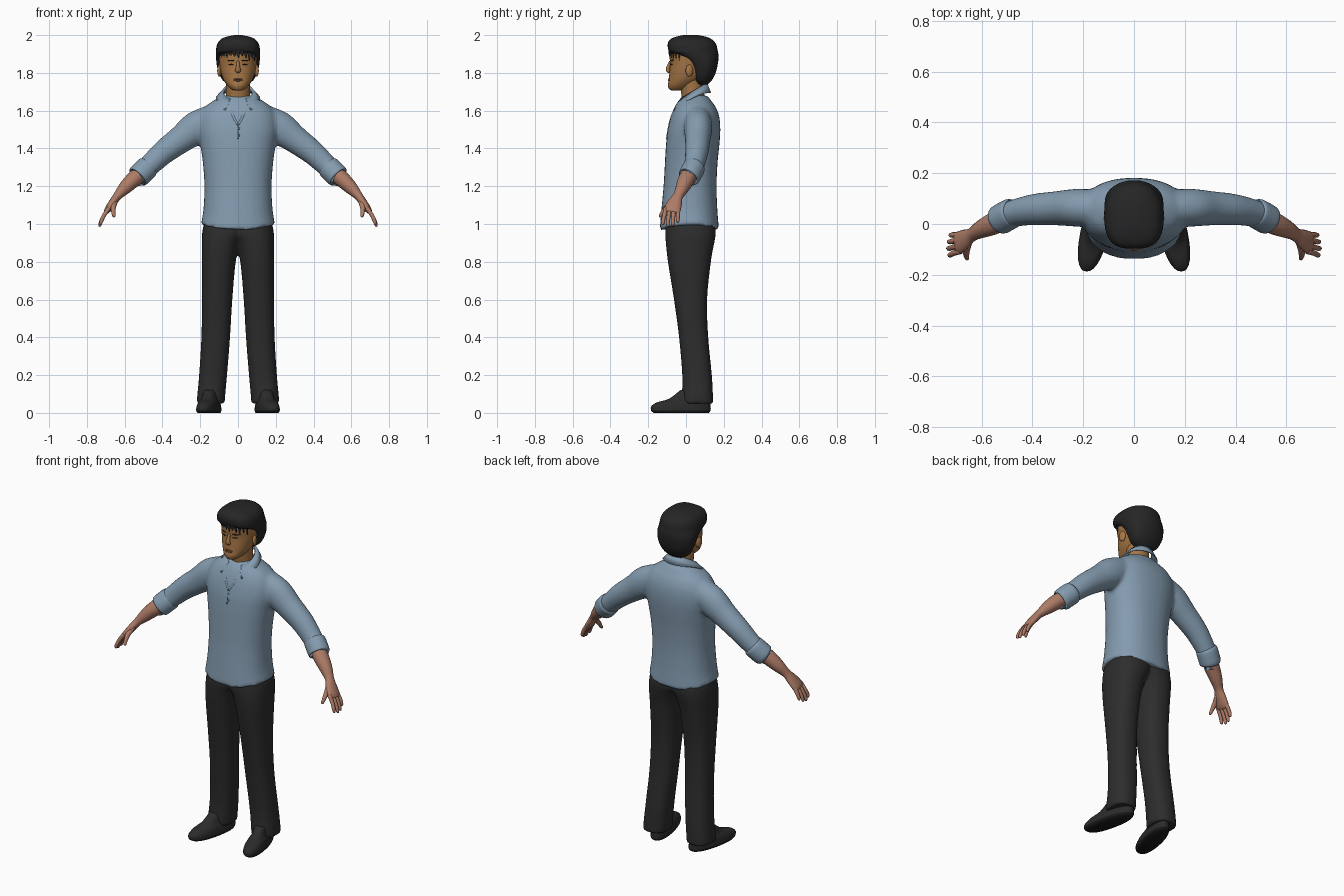
import bpy, bmesh
from math import sin, cos, pi
from mathutils import Vector, Matrix

if "Cube" in bpy.data.objects:
    bpy.data.objects.remove(bpy.data.objects["Cube"])


def material(name, r, g, b):
    m = bpy.data.materials.new(name)
    m.use_nodes = True
    m.diffuse_color = (r, g, b, 1)
    node = next(n for n in m.node_tree.nodes if n.type == 'BSDF_PRINCIPLED')
    node.inputs["Base Color"].default_value = (r, g, b, 1)
    node.inputs["Roughness"].default_value = 0.8
    return m


SHIRT = material("shirt blue", .23, .33, .43)
SEAM = material("seam blue", .12, .18, .25)
CLOTH = material("trouser charcoal", .026, .026, .026)
HAIR = material("hair black", .019, .019, .019)
SHOE = material("shoe charcoal", .024, .024, .024)
SOLE = material("sole black", .01, .01, .01)
FACE = material("face skin", .38, .18, .06)
HAND = material("hand skin", .42, .20, .135)
LIP = material("lip brown", .27, .10, .05)


def smooth_rows(rows, k=4):
    """Catmull-Rom interpolation of rows of numbers."""
    out = []
    for i in range(len(rows) - 1):
        p0, p1 = rows[max(i - 1, 0)], rows[i]
        p2, p3 = rows[i + 1], rows[min(i + 2, len(rows) - 1)]
        for s in range(k):
            t = s / k
            out.append([.5 * (2 * b + (c - a) * t + (2 * a - 5 * b + 4 * c - d) * t * t
                              + (3 * b - a - 3 * c + d) * t ** 3)
                        for a, b, c, d in zip(p0, p1, p2, p3)])
    return out + [list(rows[-1])]


def power(v, e):
    return (1 if v >= 0 else -1) * abs(v) ** e


def stack(rows, n=2.0, front=None, k=4, sides=32):
    """Horizontal rings from rows of z, x min, x max, y front, y back."""
    loops = []
    for z, xa, xb, ya, yb in smooth_rows(rows, k):
        loop = []
        for j in range(sides):
            a = 2 * pi * j / sides
            e = 2 / (front if front and sin(a) < 0 else n)
            loop.append(Vector(((xa + xb) / 2 + (xb - xa) / 2 * power(cos(a), e),
                                (ya + yb) / 2 + (yb - ya) / 2 * power(sin(a), e), z)))
        loops.append(loop)
    return loops


def tube(rows, k=4, sides=16):
    """Rings along a path from rows of x, y, z, radius along y, other radius."""
    pts = smooth_rows(rows, k)
    loops = []
    for i, (x, y, z, ra, rb) in enumerate(pts):
        t = Vector(pts[min(i + 1, len(pts) - 1)][:3]) - Vector(pts[max(i - 1, 0)][:3])
        t.normalize()
        ref = Vector((0, 1, 0)) if abs(t.y) < .9 else Vector((0, 0, 1))
        u = (ref - t * ref.dot(t)).normalized()
        v = t.cross(u)
        loops.append([Vector((x, y, z)) + u * ra * cos(2 * pi * j / sides)
                      + v * rb * sin(2 * pi * j / sides) for j in range(sides)])
    return loops


def both(*parts):
    """Each part and its mirror image."""
    return list(parts) + [[[Vector((-p.x, p.y, p.z)) for p in l] for l in q] for q in parts]


def finish(name, bm, mats):
    bmesh.ops.recalc_face_normals(bm, faces=bm.faces)
    me = bpy.data.meshes.new(name)
    bm.to_mesh(me)
    bm.free()
    for m in mats:
        me.materials.append(m)
    ob = bpy.data.objects.new(name, me)
    bpy.context.scene.collection.objects.link(ob)
    me.shade_smooth()
    return ob


def build(name, parts, *mats, fuse=0, rule=None):
    bm = bmesh.new()
    for loops in parts:
        rings = [[bm.verts.new(p) for p in l] for l in loops]
        n = len(rings[0])
        for a, b in zip(rings, rings[1:]):
            for j in range(n):
                bm.faces.new((a[j], a[(j + 1) % n], b[(j + 1) % n], b[j]))
        bm.faces.new(rings[0])
        bm.faces.new(rings[-1])
    if rule:
        for f in bm.faces:
            f.material_index = rule(f.calc_center_median())
    ob = finish(name, bm, mats)
    if fuse:  # melt overlapping volumes into one skin
        r = ob.modifiers.new("fuse", 'REMESH')
        r.mode, r.voxel_size, r.use_smooth_shade = 'VOXEL', fuse, True
        s = ob.modifiers.new("soften", 'SMOOTH')
        s.factor, s.iterations = .5, 5
    return ob


def blobs(name, mat, items):
    """Ellipsoids from (centre, radii, turn about z)."""
    bm = bmesh.new()
    for c, r, turn in items:
        m = Matrix.Translation(c) @ Matrix.Rotation(turn, 4, 'Z') @ Matrix.Diagonal((*r, 1))
        bmesh.ops.create_uvsphere(bm, u_segments=16, v_segments=10, radius=1, matrix=m)
    return finish(name, bm, [mat])


# Shirt: torso and sleeves fused together, hem raised at the sides
torso = stack([(z, -r, r, a, b) for z, r, a, b in (
    (.965, .197, -.14, .175), (1.08, .183, -.13, .166), (1.2, .178, -.119, .162),
    (1.32, .186, -.112, .167), (1.42, .2, -.106, .177), (1.5, .212, -.097, .182),
    (1.57, .205, -.08, .176), (1.62, .175, -.06, .157), (1.65, .135, -.042, .135),
    (1.68, .085, -.015, .115))], n=2.25)
for loop in torso:
    for p in loop:
        p.z += .03 * (p.x / .19) ** 2 * max(0, 1 - (p.z - .965) / .1)
sleeve = tube([(.1, .06, 1.575, .07, .07), (.215, .064, 1.512, .075, .088),
               (.3, .062, 1.45, .068, .074), (.39, .057, 1.383, .062, .065),
               (.46, .045, 1.318, .055, .058), (.51, .028, 1.27, .052, .054)], sides=24)
build("shirt", [torso] + both(sleeve), SHIRT, fuse=.011)

# Rolled cuffs
build("sleeve_cuffs", both(tube([(.475, .046, 1.305, .05, .052), (.479, .044, 1.301, .058, .061),
                                 (.505, .03, 1.275, .06, .062), (.53, .016, 1.25, .058, .06),
                                 (.533, .014, 1.247, .046, .048)], sides=24)), SHIRT)

# Collar: folded band, open at the front
bm = bmesh.new()
rows = []
for i in range(41):
    a = (i / 20 - 1) * 2.6
    s = (1 - cos(a)) / 2
    w = .1 + .03 * s
    rows.append([bm.verts.new(p) for p in (
        (.074 * sin(a), .035 + .07 * cos(a), 1.735 - .09 * s),
        (.08 * sin(a), .035 + .076 * cos(a), 1.745 - .09 * s),
        (w * sin(a), .035 + (.095 + .02 * s) * cos(a), 1.695 - .11 * s * s))])
for a, b in zip(rows, rows[1:]):
    for j in range(2):
        bm.faces.new((a[j], b[j], b[j + 1], a[j + 1]))
collar = finish("collar", bm, [SHIRT])
solid = collar.modifiers.new("thickness", 'SOLIDIFY')
solid.thickness, solid.offset = .006, 0

# Neckline edges and placket
build("neckline_edges", both(tube([(.048, -.045, 1.63, .006, .007), (.03, -.071, 1.58, .006, .007),
                                   (.002, -.088, 1.525, .006, .006)])), SHIRT)
build("placket_seam", [tube([(0, -.089, 1.53, .003, .003), (0, -.103, 1.45, .003, .003)])], SEAM)
blobs("buttons", SEAM, [((.006, y, z), (.006, .004, .006), 0)
                        for y, z in ((-.094, 1.505), (-.1, 1.47))])

# Trousers
leg = stack([(1.0, -.05, .182, -.105, .155), (.95, -.045, .19, -.11, .158),
             (.9, -.012, .192, -.107, .15), (.8, .012, .192, -.096, .132),
             (.6, .03, .191, -.064, .112), (.4, .042, .194, -.037, .118),
             (.2, .058, .206, -.02, .137), (.09, .068, .216, -.022, .143),
             (.05, .07, .218, -.022, .144)], n=2.3)
build("trousers", both(leg), CLOTH, fuse=.01)

# Shoes, splayed outwards, with dark soles
shoe = stack([(0, .098, .2, -.17, .12), (.008, .094, .204, -.182, .128),
              (.018, .093, .205, -.186, .131), (.035, .095, .203, -.184, .13),
              (.055, .1, .198, -.155, .128), (.075, .107, .191, -.09, .126),
              (.12, .112, .186, -.03, .12)], n=2.3)
for loop in shoe:
    for p in loop:
        p.x -= .2 * p.y
build("shoes", both(shoe), SHOE, SOLE, rule=lambda c: int(c.z < .013))

# Forearms and hands
arm = tube([(.48, .04, 1.295, .042, .042), (.55, .003, 1.238, .044, .042),
            (.6, -.02, 1.19, .036, .035), (.638, -.042, 1.148, .027, .023),
            (.662, -.058, 1.115, .038, .021), (.688, -.073, 1.078, .045, .018),
            (.7, -.078, 1.062, .04, .012)])
fingers = []
for i in range(4):
    base, tip = -.108 + .022 * i, -.122 + .026 * i
    drop = (.01, 0, .004, .02)[i]
    fingers.append(tube([(.683, base, 1.085, .011, .012), (.71, (base + tip) / 2, 1.045, .011, .011),
                         (.726 - drop / 3, tip, 1.012 + drop / 2, .01, .01),
                         (.732 - drop / 2, tip, .992 + drop, .008, .008),
                         (.734 - drop / 2, tip, .986 + drop, .003, .003)], sides=10, k=3))
thumb = tube([(.652, -.065, 1.125, .014, .018), (.66, -.1, 1.092, .014, .015),
              (.66, -.124, 1.062, .011, .011), (.657, -.136, 1.042, .008, .008),
              (.656, -.139, 1.036, .003, .003)], sides=10, k=3)
build("forearms_and_hands", both(arm, thumb, *fingers), HAND)

# Neck and head
build("neck", [tube([(0, .05, 1.62, .062, .066), (0, .034, 1.7, .06, .063),
                     (0, .03, 1.78, .065, .066)], sides=24)], FACE)
build("head", [stack([(z, -r, r, a, b) for z, r, a, b in (
    (1.708, .024, -.08, -.01), (1.715, .038, -.09, .01), (1.735, .058, -.096, .045),
    (1.765, .078, -.091, .085), (1.8, .09, -.088, .115), (1.845, .098, -.084, .13),
    (1.9, .1, -.087, .14), (1.95, .088, -.07, .13), (1.975, .055, -.03, .1))],
    n=2.1)], FACE)
build("nose", [tube([(0, -.082, 1.862, .006, .007), (0, -.09, 1.84, .009, .009),
                     (0, -.096, 1.822, .011, .013), (0, -.093, 1.81, .01, .016),
                     (0, -.086, 1.804, .005, .01)])], FACE)
blobs("ears", FACE, [((s * .098, .018, 1.812), (.011, .021, .032), s * .3) for s in (1, -1)])
blobs("lips", LIP, [((0, -.089, z), (.025, .007, .004), 0) for z in (1.767, 1.759)])
blobs("eyes", HAIR, [((s * .036, -.077, 1.845), (.015, .004, .0035), s * .42) for s in (1, -1)])
blobs("eyebrows", HAIR, [((s * .038, -.077, 1.866), (.02, .005, .0035), s * .42) for s in (1, -1)])

# Hair: cap with sideburns, nape and a ragged fringe
build("hair", [stack([(z, -r, r, a, b) for z, r, a, b in (
    (1.735, .045, .06, .112), (1.76, .08, .045, .136), (1.8, .101, .036, .157),
    (1.84, .112, .02, .167), (1.875, .116, -.012, .172), (1.9, .117, -.06, .171),
    (1.915, .117, -.09, .168), (1.95, .111, -.097, .16), (1.975, .094, -.086, .14),
    (1.99, .066, -.058, .11), (2.0, .02, -.015, .065))], n=2.1, front=3)], HAIR)
tufts = []
for i in range(11):
    a = (i - 5) * .2
    x, y, low = .1 * sin(a), .024 - .11 * cos(a), 1.893 - .007 * (i % 3) - .004 * abs(i - 5)
    tufts.append(tube([(x, y, 1.925, .006, .013), (x, y - .001, 1.908, .006, .011),
                       (x + .004, y, low, .001, .002)], sides=8, k=2))
build("fringe", tufts, HAIR)
